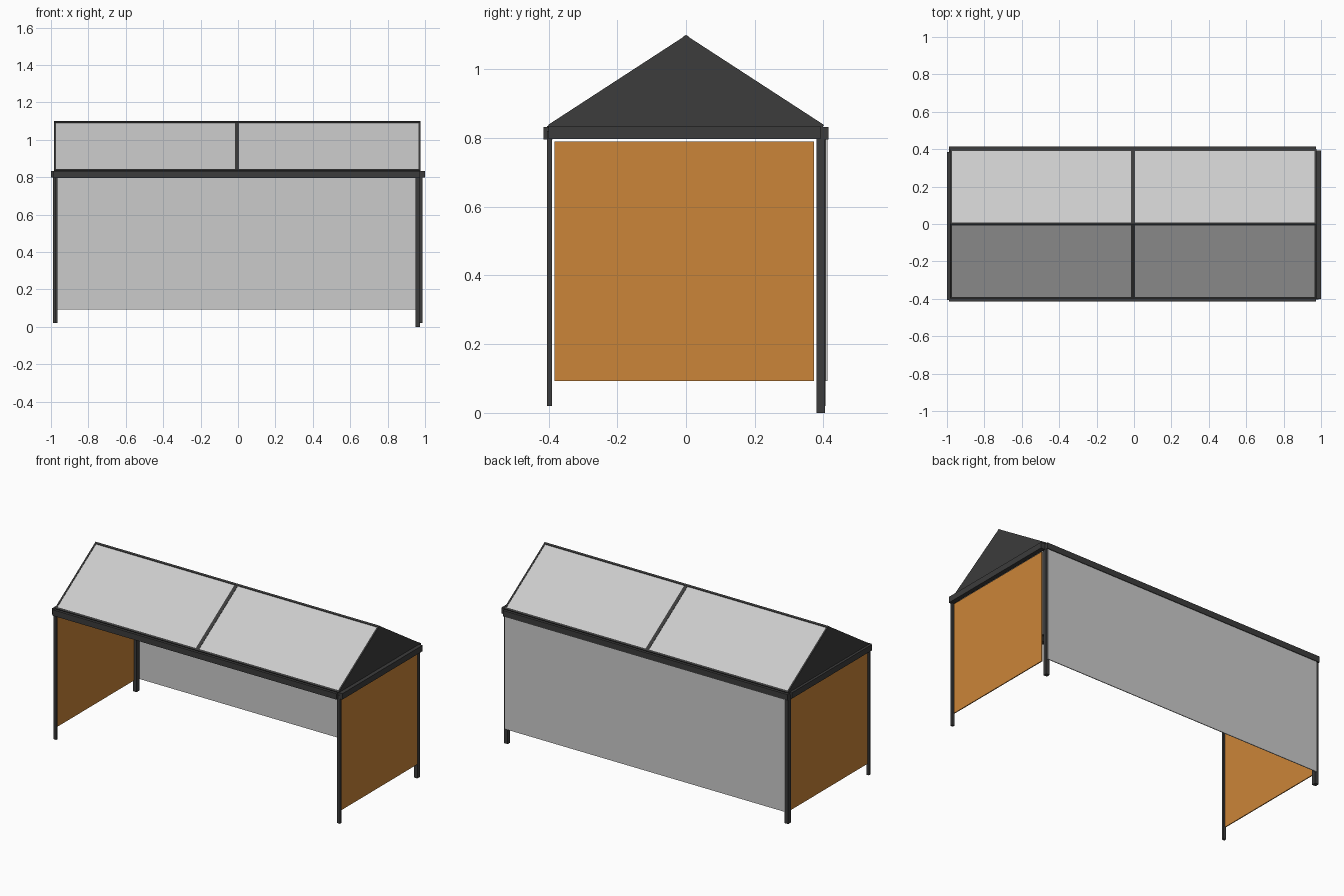
import bpy
from math import atan2, hypot

if "Cube" in bpy.data.objects:
    bpy.data.objects.remove(bpy.data.objects["Cube"])


def material(name, rgb):
    m = bpy.data.materials.new(name)
    m.diffuse_color = (*rgb, 1)
    m.use_nodes = True
    m.node_tree.nodes["Principled BSDF"].inputs["Base Color"].default_value = m.diffuse_color
    return m


DARK = material("dark_metal", (0.045, 0.045, 0.045))
ORANGE = material("orange_board", (0.6, 0.235, 0.04))


def mesh(name, verts, faces, mat=None):
    me = bpy.data.meshes.new(name)
    me.from_pydata(verts, [], faces)
    ob = bpy.data.objects.new(name, me)
    bpy.context.collection.objects.link(ob)
    if mat:
        me.materials.append(mat)
    return ob


def prism(name, profile, x0, x1, mat=None):
    """Extrude a counter-clockwise (y, z) profile along x."""
    n = len(profile)
    verts = [(x, y, z) for x in (x0, x1) for y, z in profile]
    faces = [tuple(range(n))[::-1], tuple(range(n, 2 * n))]
    faces += [(i, (i + 1) % n, n + (i + 1) % n, n + i) for i in range(n)]
    return mesh(name, verts, faces, mat)


def box(name, x, y, z, mat=None):
    return prism(name, [(y[0], z[0]), (y[1], z[0]), (y[1], z[1]), (y[0], z[1])], *x, mat)


EAVE_Y, EAVE_Z, RIDGE_Z = 0.4, 0.835, 1.095
ANGLE = atan2(RIDGE_Z - EAVE_Z, EAVE_Y)
LENGTH = hypot(EAVE_Y, RIDGE_Z - EAVE_Z)


def slope_box(name, side, x, along, height, mat=None):
    """Box lying on one roof slope; along runs from eave to ridge."""
    ob = box(name, x, along, height, mat)
    ob.location = (0, side * EAVE_Y, EAVE_Z)
    ob.rotation_euler.x = -side * ANGLE
    if side > 0:
        for v in ob.data.vertices:
            v.co.y *= -1
        ob.data.flip_normals()
    return ob


# Posts: thin at the front, heavier at the back
box("front_left_post", (-0.99, -0.972), (-0.404, -0.39), (0.02, 0.82), DARK)
box("front_right_post", (0.968, 0.986), (-0.404, -0.39), (0.02, 0.82), DARK)
box("back_left_post", (-0.99, -0.966), (0.38, 0.406), (0.02, 0.82), DARK)
box("back_right_post", (0.948, 0.972), (0.38, 0.404), (0, 0.82), DARK)

# Perimeter beams
box("front_beam", (-0.99, 0.972), (-0.415, -0.388), (0.795, 0.832), DARK)
box("back_beam", (-0.99, 0.972), (0.388, 0.415), (0.795, 0.832), DARK)
box("left_beam", (-1.0, -0.974), (-0.405, 0.385), (0.797, 0.834), DARK)
box("right_beam", (0.972, 1.0), (-0.4, 0.392), (0.797, 0.834), DARK)

# Wall panels
box("back_panel", (-0.972, 0.966), (0.406, 0.411), (0.093, 0.797))
box("left_panel", (-0.984, -0.978), (-0.383, 0.372), (0.093, 0.79), ORANGE)
box("right_panel", (0.972, 0.978), (-0.383, 0.372), (0.093, 0.79), ORANGE)

# Gable ends
gable = [(-EAVE_Y, EAVE_Z - 0.005), (EAVE_Y, EAVE_Z - 0.005), (0, RIDGE_Z)]
prism("left_gable", gable, -0.984, -0.976, DARK)
prism("right_gable", gable, 0.968, 0.976, DARK)

# Roof slopes with rafters and eave rails
for side, word in ((-1, "front"), (1, "back")):
    slope_box(word + "_roof_panel", side, (-0.978, 0.97), (0.008, LENGTH), (-0.004, 0.001))
    slope_box(word + "_eave_rail", side, (-0.98, 0.972), (0, 0.012), (-0.012, 0.003), DARK)
    for name, x0, x1 in (("left", -0.984, -0.974), ("middle", -0.017, 0.005), ("right", 0.966, 0.976)):
        slope_box(f"{word}_{name}_rafter", side, (x0, x1), (0, LENGTH), (-0.012, 0.003), DARK)

# Ridge bar
prism("ridge_bar", [(-0.009, RIDGE_Z - 0.012), (0.009, RIDGE_Z - 0.012),
                    (0.009, RIDGE_Z - 0.001), (0, RIDGE_Z + 0.005), (-0.009, RIDGE_Z - 0.001)],
      -0.984, 0.976, DARK)
